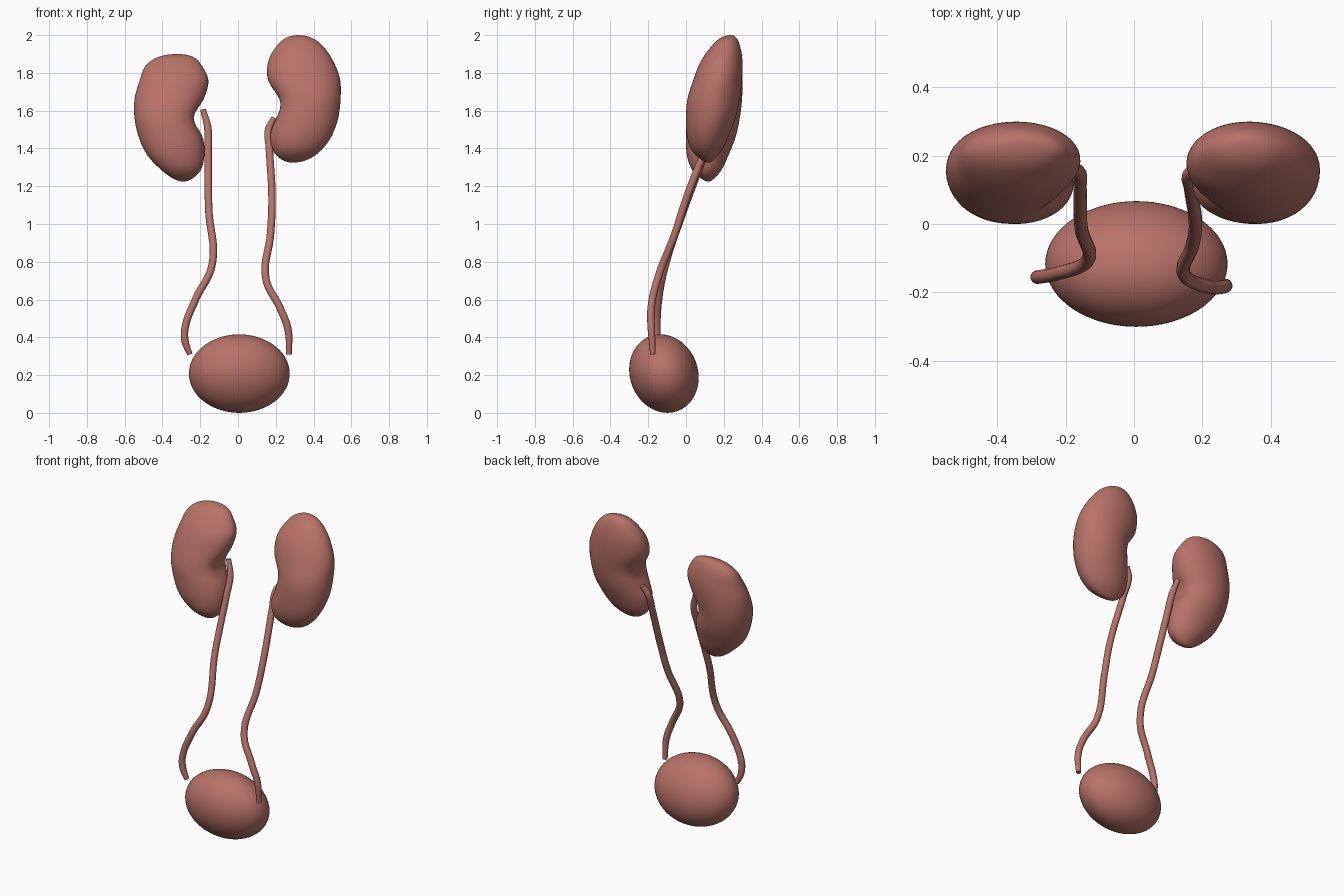
import bpy, bmesh, math
from mathutils import Vector

if "Cube" in bpy.data.objects:
    bpy.data.objects.remove(bpy.data.objects["Cube"])

flesh = bpy.data.materials.new("flesh")
flesh.diffuse_color = (0.48, 0.17, 0.14, 1)
flesh.use_nodes = True
flesh.node_tree.nodes["Principled BSDF"].inputs["Base Color"].default_value = flesh.diffuse_color


def sample(vals, u):
    """Smooth Catmull-Rom value along an evenly spaced list, u in 0..1."""
    n = len(vals) - 1
    i = min(int(u * n), n - 1)
    f = u * n - i
    b, c = vals[i], vals[i + 1]
    a = vals[i - 1] if i > 0 else 2 * b - c
    d = vals[i + 2] if i + 2 <= n else 2 * c - b
    return b + 0.5 * f * (c - a + f * (2*a - 5*b + 4*c - d + f * (3*(b - c) + d - a)))


# Kidney depth profile, from bottom pole to top pole
FRONT = [.12, .08, .03, .005, 0, .008, .04, .078, .13, .18, .24]
BACK = [.12, .15, .19, .225, .262, .285, .297, .299, .288, .268, .24]


def kidney(name, side, zc, inner, outer, hilum):
    rings, segs, half = 44, 48, 0.3375
    bm = bmesh.new()
    loops = []
    for r in range(1, rings):
        u = r / rings
        z = zc - half * math.cos(math.pi * u)
        xi, xo = sample(inner, u), sample(outer, u)
        yf, yb = sample(FRONT, u), sample(BACK, u)
        loop = []
        for s in range(segs):
            a = 2 * math.pi * s / segs
            x = (xi + xo) / 2 + (xo - xi) / 2 * math.cos(a)
            y = (yf + yb) / 2 + (yb - yf) / 2 * math.sin(a)
            # dimple where the ureter enters
            d = ((z - hilum) / 0.08) ** 2 + ((a - math.pi) / 0.5) ** 2
            x += 0.025 * math.exp(-d)
            loop.append(bm.verts.new((side * x, y, z)))
        loops.append(loop)
    for lo, hi in zip(loops, loops[1:]):
        for s in range(segs):
            t = (s + 1) % segs
            bm.faces.new((lo[s], lo[t], hi[t], hi[s]))
    for loop, k, z in ((loops[0], 0, zc - half), (loops[-1], -1, zc + half)):
        pole = bm.verts.new((side * inner[k], FRONT[k], z))
        for s in range(segs):
            bm.faces.new((pole, loop[s], loop[(s + 1) % segs]))
    bmesh.ops.recalc_face_normals(bm, faces=bm.faces)
    me = bpy.data.meshes.new(name)
    bm.to_mesh(me)
    bm.free()
    me.shade_smooth()
    me.materials.append(flesh)
    ob = bpy.data.objects.new(name, me)
    bpy.context.collection.objects.link(ob)


def ureter(name, pts):
    cu = bpy.data.curves.new(name, 'CURVE')
    cu.dimensions = '3D'
    cu.bevel_depth = 0.02
    cu.bevel_resolution = 4
    cu.use_fill_caps = True
    cu.resolution_u = 10
    sp = cu.splines.new('BEZIER')
    sp.bezier_points.add(len(pts) - 1)
    for i, (bp, p) in enumerate(zip(sp.bezier_points, pts)):
        bp.co = p
        bp.handle_left_type = bp.handle_right_type = 'AUTO'
        bp.radius = 0.75 if i in (0, len(pts) - 1) else 1
    cu.materials.append(flesh)
    ob = bpy.data.objects.new(name, cu)
    bpy.context.collection.objects.link(ob)
    bpy.ops.object.select_all(action='DESELECT')
    ob.select_set(True)
    bpy.context.view_layer.objects.active = ob
    bpy.ops.object.convert(target='MESH')
    bpy.ops.object.shade_smooth_by_angle(angle=math.radians(60))


# Kidneys: inner (hilum side) and outer outlines
kidney("kidney_high", 1, 1.6625,
       [.29, .23, .185, .17, .188, .20, .157, .160, .20, .25, .32],
       [.29, .37, .44, .495, .53, .543, .54, .505, .455, .395, .32], 1.62)
kidney("kidney_low", -1, 1.5625,
       [.29, .24, .195, .178, .182, .21, .175, .157, .19, .235, .32],
       [.29, .345, .41, .48, .525, .548, .547, .52, .49, .425, .32], 1.56)

# Ureters
ureter("ureter_high", [(.19, .165, 1.56), (.162, .145, 1.5), (.166, .105, 1.4),
                       (.18, 0, 1.13), (.172, -.06, .945), (.148, -.15, .71),
                       (.225, -.185, .55), (.265, -.183, .44), (.27, -.175, .31)])
ureter("ureter_low", [(-.185, .17, 1.605), (-.16, .15, 1.51), (-.158, .11, 1.4),
                      (-.155, -.01, 1.08), (-.138, -.11, .78), (-.225, -.145, .6),
                      (-.28, -.155, .45), (-.28, -.155, .38), (-.255, -.15, .31)])

# Bladder
bpy.ops.mesh.primitive_uv_sphere_add(segments=64, ring_count=32, radius=1,
                                     location=(.007, -.117, .208),
                                     rotation=(math.radians(20), 0, 0))
bladder = bpy.context.object
bladder.name = "bladder"
bladder.scale = (.267, .18, .211)
bladder.data.materials.append(flesh)
bpy.ops.object.shade_smooth()
